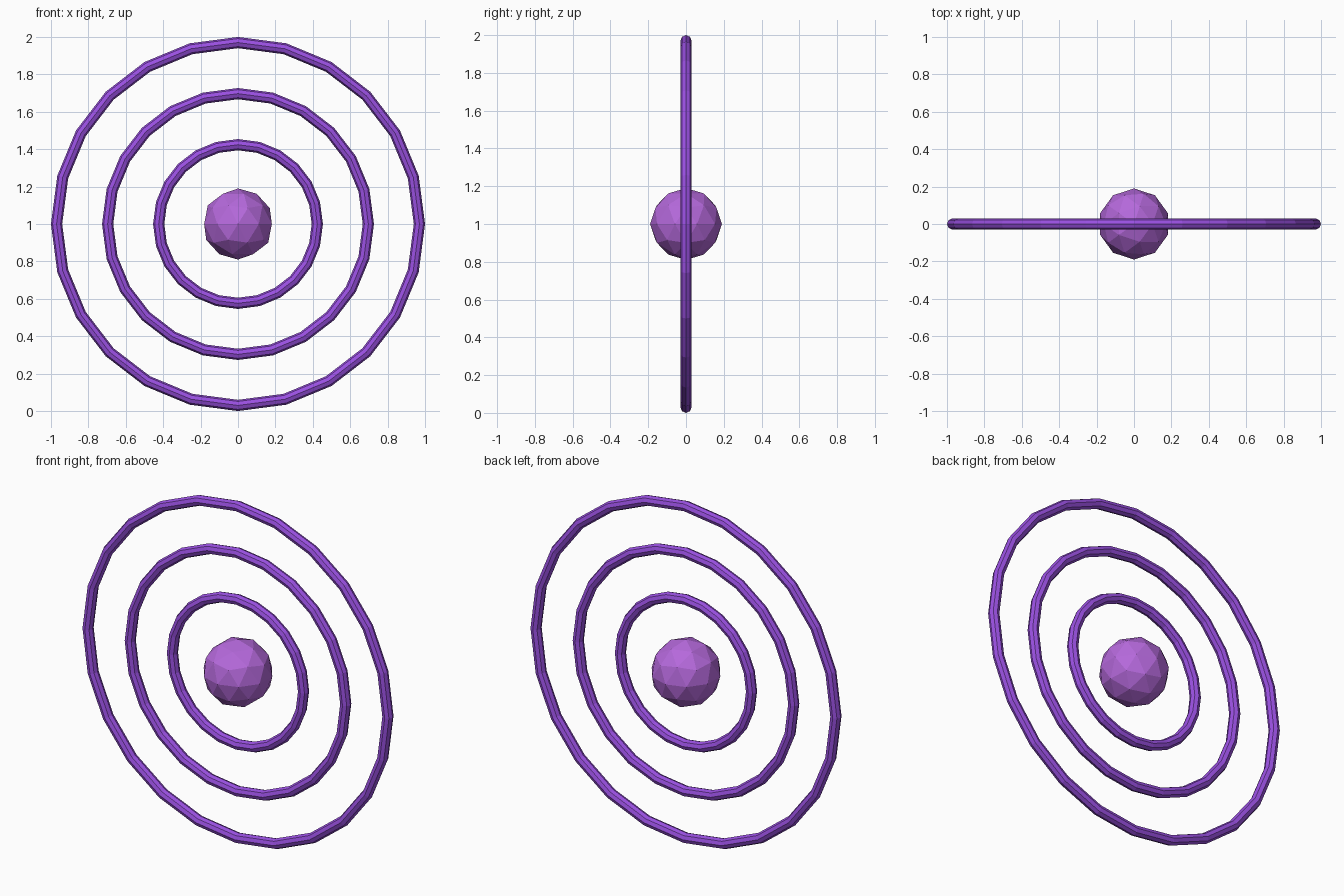
import bpy, math

if "Cube" in bpy.data.objects:
    bpy.data.objects.remove(bpy.data.objects["Cube"])


def material(name, rgb):
    m = bpy.data.materials.new(name)
    m.diffuse_color = (*rgb, 1)
    m.use_nodes = True
    m.node_tree.nodes["Principled BSDF"].inputs["Base Color"].default_value = m.diffuse_color
    return m


ring_purple = material("ring purple", (0.32, 0.08, 0.75))
core_purple = material("core purple", (0.46, 0.14, 0.71))

CENTRE = (0, 0, 1)

# Three concentric upright rings
for name, radius in (("outer_ring", 0.97), ("middle_ring", 0.697), ("inner_ring", 0.424)):
    bpy.ops.mesh.primitive_torus_add(
        major_segments=24, minor_segments=8, major_radius=radius, minor_radius=0.03,
        location=CENTRE, rotation=(math.pi / 2, 0, 0))
    ring = bpy.context.object
    ring.name = name
    ring.data.materials.append(ring_purple)

# Faceted core
bpy.ops.mesh.primitive_ico_sphere_add(subdivisions=2, radius=0.19, location=CENTRE)
core = bpy.context.object
core.name = "core"
core.data.materials.append(core_purple)
